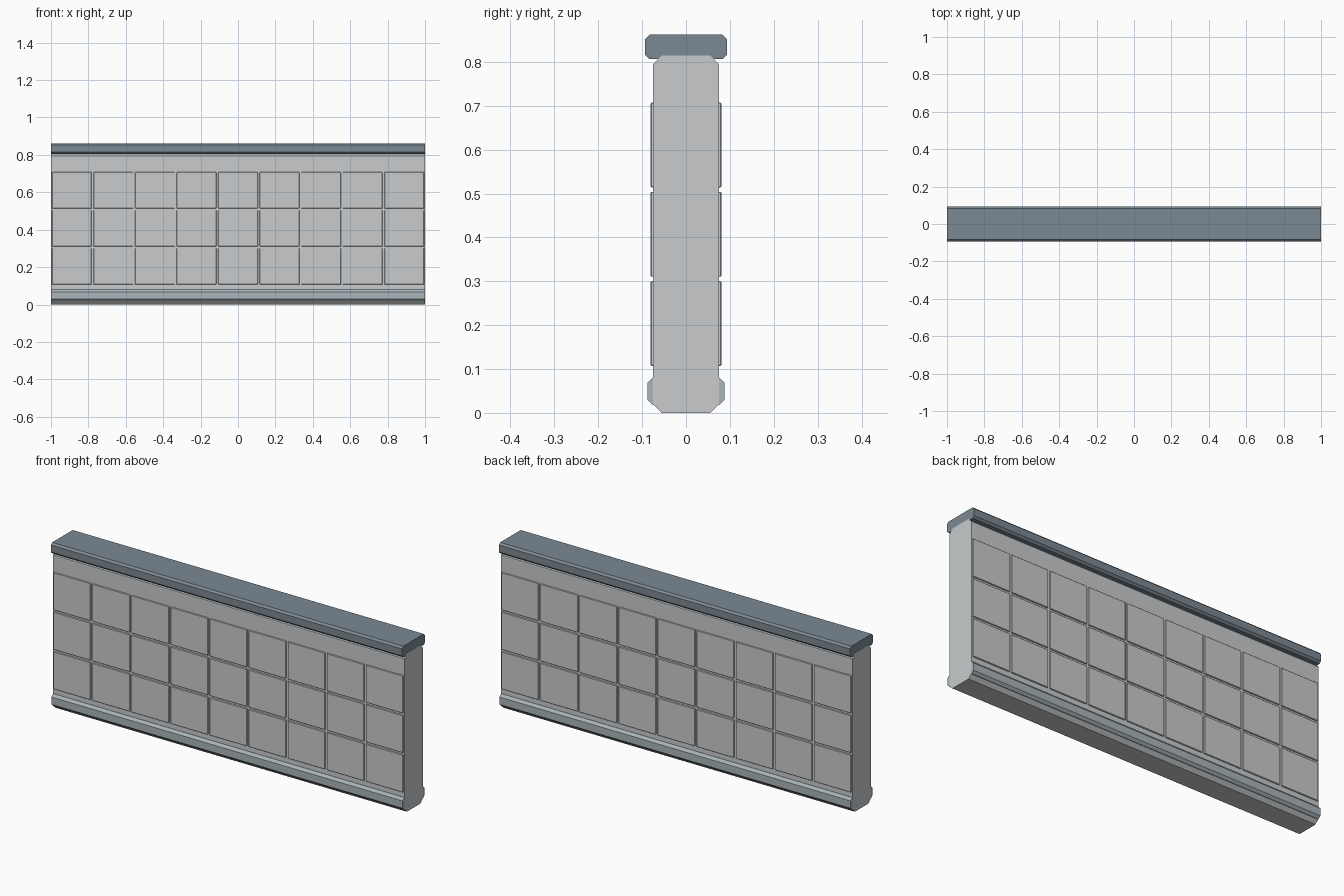
import bpy, bmesh

if "Cube" in bpy.data.objects:
    bpy.data.objects.remove(bpy.data.objects["Cube"])


def material(name, color):
    m = bpy.data.materials.new(name)
    m.diffuse_color = (*color, 1)
    m.use_nodes = True
    m.node_tree.nodes["Principled BSDF"].inputs["Base Color"].default_value = m.diffuse_color
    return m


SLATE = material("slate", (0.20, 0.25, 0.29))
TRIM = material("trim_grey", (0.40, 0.46, 0.49))
CONCRETE = material("concrete", (0.58, 0.60, 0.61))


def finish(name, bm, mat):
    bmesh.ops.recalc_face_normals(bm, faces=bm.faces)
    mesh = bpy.data.meshes.new(name)
    bm.to_mesh(mesh)
    bm.free()
    mesh.materials.append(mat)
    ob = bpy.data.objects.new(name, mesh)
    bpy.context.collection.objects.link(ob)
    return ob


def extrude_x(name, profile, half, mat):
    """Extrude a (y, z) profile along x."""
    bm = bmesh.new()
    face = bm.faces.new([bm.verts.new((-half, y, z)) for y, z in profile])
    new = bmesh.ops.extrude_face_region(bm, geom=[face])["geom"]
    verts = [v for v in new if isinstance(v, bmesh.types.BMVert)]
    bmesh.ops.translate(bm, verts=verts, vec=(2 * half, 0, 0))
    return finish(name, bm, mat)


def chamfered(y0, y1, z0, z1, c):
    return [(y0 + c, z0), (y1 - c, z0), (y1, z0 + c), (y1, z1 - c),
            (y1 - c, z1), (y0 + c, z1), (y0, z1 - c), (y0, z0 + c)]


# Wall slab and its coping
extrude_x("wall_body", chamfered(-0.075, 0.075, 0, 0.815, 0.02), 1.0, CONCRETE)
extrude_x("top_cap", chamfered(-0.093, 0.093, 0.806, 0.862, 0.01), 0.9995, SLATE)

for side, s in (("front", -1), ("back", 1)):
    # Base moulding
    extrude_x(side + "_base_trim",
              [(s * y, z) for y, z in ((0.06, 0.018), (0.076, 0.018), (0.088, 0.03),
                                       (0.088, 0.068), (0.076, 0.081), (0.06, 0.081))],
              0.9995, TRIM)

    # Shallow panels, 9 columns by 3 rows
    bm = bmesh.new()
    cols, rows, gap = 9, 3, 0.010
    pitch_x, pitch_z, z_low = 2 / cols, 0.2035, 0.102
    for i in range(cols):
        for j in range(rows):
            vs = bmesh.ops.create_cube(bm, size=1)["verts"]
            bmesh.ops.scale(bm, verts=vs, vec=(pitch_x - gap, 0.02, pitch_z - gap))
            bmesh.ops.translate(bm, verts=vs, vec=(
                -1 + pitch_x * (i + 0.5), s * 0.0705, z_low + pitch_z * (j + 0.5)))
    bmesh.ops.bevel(bm, geom=bm.edges[:], offset=0.002, segments=1, affect='EDGES')
    finish(side + "_panels", bm, CONCRETE)
